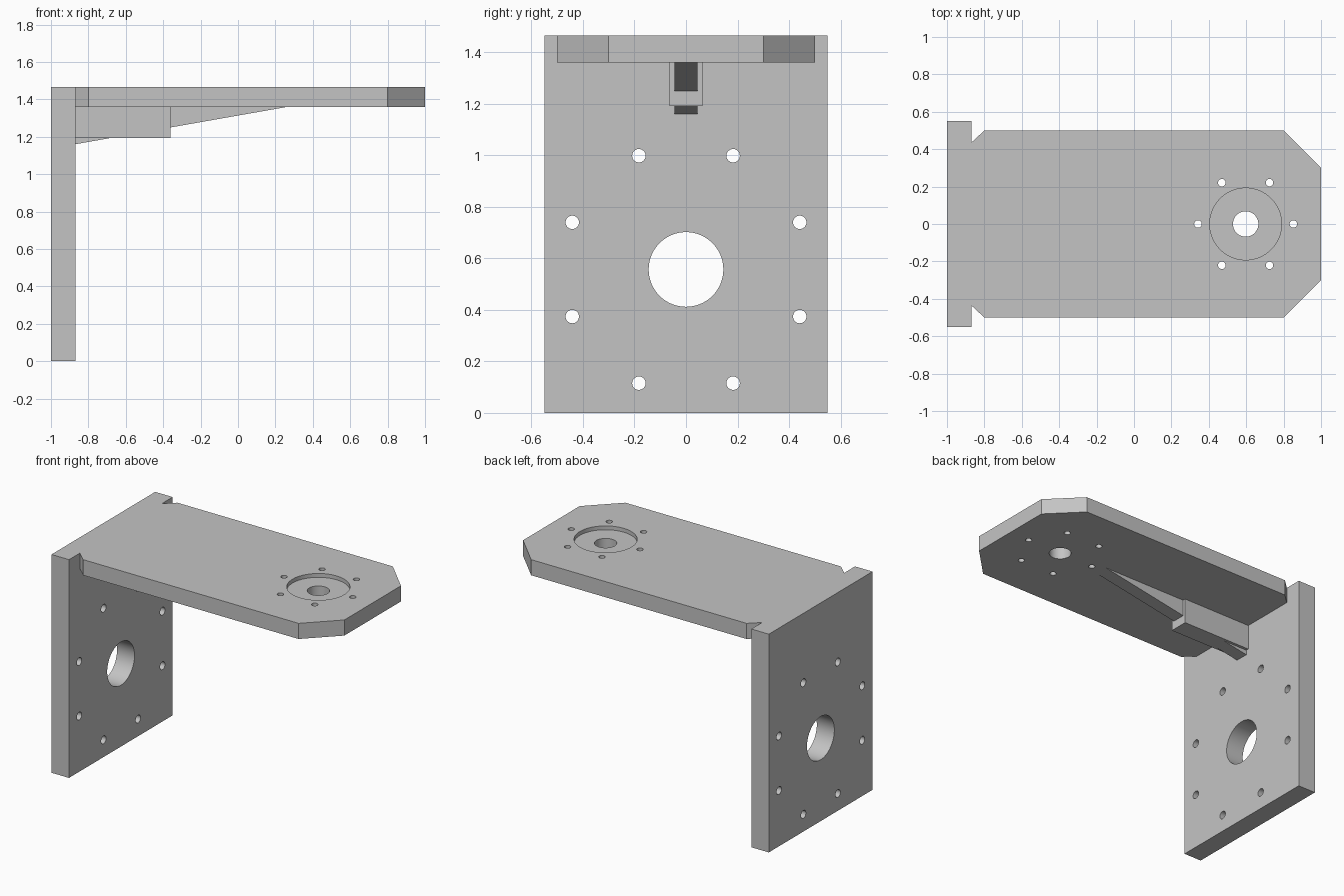
import bpy
import bmesh
from math import cos, sin, pi, radians
from mathutils import Matrix, Vector

if "Cube" in bpy.data.objects:
    bpy.data.objects.remove(bpy.data.objects["Cube"], do_unlink=True)

GREY = (0.55, 0.55, 0.55, 1.0)
metal = bpy.data.materials.new("plain grey metal")
metal.use_nodes = True
metal.diffuse_color = GREY
metal.node_tree.nodes["Principled BSDF"].inputs["Base Color"].default_value = GREY

HEIGHT = 1.465
SHELF_Z = 1.36
WALL_X = -0.87


def finish(name, bm):
    bmesh.ops.recalc_face_normals(bm, faces=bm.faces)
    mesh = bpy.data.meshes.new(name)
    bm.to_mesh(mesh)
    bm.free()
    mesh.materials.append(metal)
    obj = bpy.data.objects.new(name, mesh)
    bpy.context.collection.objects.link(obj)
    return obj


def prism(name, outline, offset):
    """Extrude a flat outline of 3D points along an offset."""
    bm = bmesh.new()
    face = bm.faces.new([bm.verts.new(p) for p in outline])
    result = bmesh.ops.extrude_face_region(bm, geom=[face], use_keep_orig=True)
    moved = [g for g in result["geom"] if isinstance(g, bmesh.types.BMVert)]
    bmesh.ops.translate(bm, verts=moved, vec=Vector(offset))
    return finish(name, bm)


def box(name, low, high):
    (x0, y0, z0), (x1, y1, z1) = low, high
    base = [(x0, y0, z0), (x1, y0, z0), (x1, y1, z0), (x0, y1, z0)]
    return prism(name, base, (0, 0, z1 - z0))


def drill(target, holes, axis, segments=64):
    """Cut round holes, each given as a centre, radius and depth."""
    turn = Matrix.Rotation(pi / 2, 4, "Y") if axis == "X" else Matrix.Identity(4)
    bm = bmesh.new()
    for centre, radius, depth in holes:
        bmesh.ops.create_cone(bm, cap_ends=True, segments=segments,
                              radius1=radius, radius2=radius, depth=depth,
                              matrix=Matrix.Translation(centre) @ turn)
    cutter = finish("hole_cutter", bm)
    cutter.hide_render = True
    mod = target.modifiers.new("holes", "BOOLEAN")
    mod.operation = "DIFFERENCE"
    mod.solver = "EXACT"
    mod.object = cutter
    bpy.context.view_layer.objects.active = target
    bpy.ops.object.modifier_apply(modifier=mod.name)
    bpy.data.objects.remove(cutter, do_unlink=True)


def ring(count, radius, start=0.0):
    angles = [start + 2 * pi * i / count for i in range(count)]
    return [(radius * cos(a), radius * sin(a)) for a in angles]


# Upright mounting plate with a central bore and a ring of bolt holes
wall = box("upright_plate", (-1, -0.55, 0), (WALL_X, 0.55, HEIGHT))
wall_mid = (-0.935, 0, 0.557)
holes = [(wall_mid, 0.145, 0.4)]
for y, z in ring(8, 0.478, radians(22.5)):
    holes.append(((wall_mid[0], y, wall_mid[2] + z), 0.026, 0.4))
drill(wall, holes, "X")

# Shelf plate with chamfered corners
half = [(WALL_X, 0.435), (-0.8, 0.5), (0.8, 0.5), (1, 0.3)]
outline = half + [(x, -y) for x, y in reversed(half)]
shelf = prism("shelf_plate", [(x, y, SHELF_Z) for x, y in outline],
              (0, 0, HEIGHT - SHELF_Z))

# Shallow recess, then the through bore and screw holes
SEAT_X = 0.597
drill(shelf, [((SEAT_X, 0, HEIGHT), 0.192, 0.052)], "Z", 96)
holes = [((SEAT_X, 0, 1.4), 0.068, 0.4)]
for x, y in ring(6, 0.255):
    holes.append(((SEAT_X + x, y, 1.4), 0.02, 0.4))
drill(shelf, holes, "Z")

# Support block and sloping rib under the shelf
block = box("support_block", (WALL_X, -0.064, 1.192), (-0.36, 0.064, SHELF_Z))
rib = prism("support_rib",
            [(WALL_X, -0.045, 1.16), (0.265, -0.045, SHELF_Z), (WALL_X, -0.045, SHELF_Z)],
            (0, 0.09, 0))

# Smooth hole walls, crisp plate edges
for obj in (wall, shelf, block, rib):
    bpy.ops.object.select_all(action="DESELECT")
    obj.select_set(True)
    bpy.context.view_layer.objects.active = obj
    bpy.ops.object.shade_smooth_by_angle(angle=radians(30))
